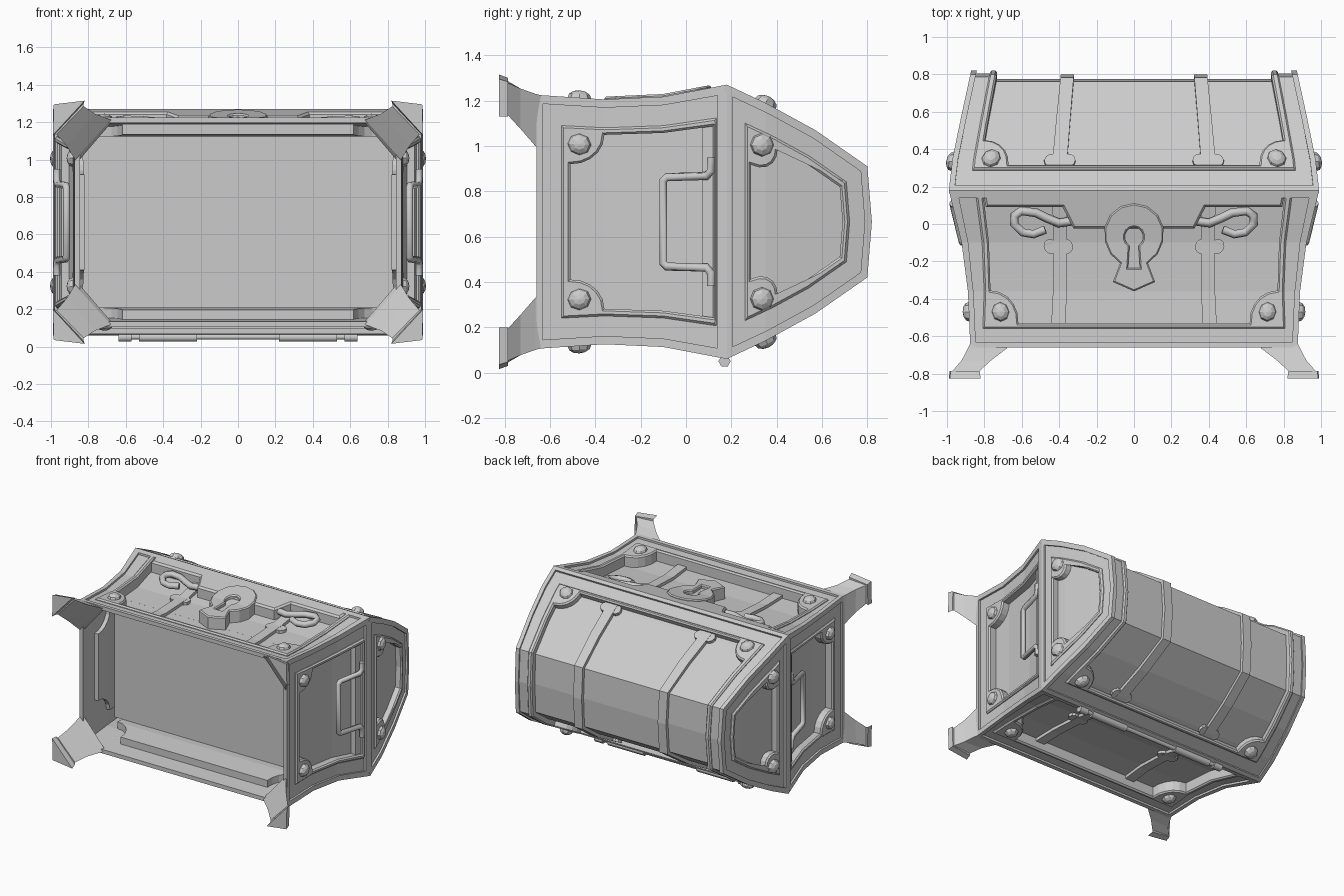
import bpy, bmesh
from math import sin, cos, pi, hypot
from mathutils import Vector

cube = bpy.data.objects.get("Cube")
if cube:
    bpy.data.objects.remove(cube, do_unlink=True)

grey = bpy.data.materials.new("plain_grey")
grey.use_nodes = True
grey.diffuse_color = (0.6, 0.6, 0.6, 1)
grey.node_tree.nodes["Principled BSDF"].inputs["Base Color"].default_value = grey.diffuse_color

# The chest lies on its back: its up is +y, its front is +z
MID = 0.665
LEVELS = [-0.66, -0.36, -0.1, 0.18]
BODY_X = [0.875, 0.888, 0.922, 0.99]
BODY_Z = [0.56, 0.54, 0.552, 0.605]
LID_Y = [0.18, 0.35, 0.57, 0.80, 0.82]
LID_X = [0.99, 0.97, 0.925, 0.875, 0.87]
LID_Z = [0.605, 0.525, 0.405, 0.245, 0]
half = list(zip(LID_Y, LID_Z))
ARCH = half + [(y, -z) for y, z in half[-2::-1]]
ARC = [0]
for (a, b), (c, d) in zip(ARCH, ARCH[1:]):
    ARC.append(ARC[-1] + hypot(c - a, d - b))
END = ARC[-1]
NORMALS = []
for i in range(len(ARCH)):
    a, b = ARCH[max(i - 1, 0)], ARCH[min(i + 1, len(ARCH) - 1)]
    NORMALS.append(Vector((a[1] - b[1], b[0] - a[0])).normalized())


def lerp(v, xs, ys):
    i = max(k for k in range(len(xs) - 1) if k == 0 or xs[k] <= v)
    return ys[i] + (ys[i + 1] - ys[i]) * (v - xs[i]) / (xs[i + 1] - xs[i])


# Maps from flat (u, v, height) to each side of the chest
def face_map(s):
    return lambda u, v, o: (u * lerp(v, LEVELS, BODY_X) / 0.99, v,
                            MID + s * (lerp(v, LEVELS, BODY_Z) + o))


def side_map(s):
    return lambda u, v, o: (s * (lerp(v, LEVELS, BODY_X) + o), v,
                            MID + u * lerp(v, LEVELS, BODY_Z) / 0.605)


def end_map(s):
    return lambda u, v, o: (s * (lerp(v, LID_Y, LID_X) + o), v, MID + u)


def arch_map(u, t, o):
    y, z = (lerp(t, ARC, [p[k] for p in ARCH]) for k in (0, 1))
    ny, nz = (lerp(t, ARC, [n[k] for n in NORMALS]) for k in (0, 1))
    return (u * lerp(y, LID_Y, LID_X) / 0.99, y + ny * o, MID + z + nz * o)


def finish(bm, name, fmap=None, cuts=(), inward=False):
    for v in cuts:
        bmesh.ops.bisect_plane(bm, geom=bm.verts[:] + bm.edges[:] + bm.faces[:],
                               plane_co=(0, v, 0), plane_no=(0, 1, 0), dist=1e-5)
    if fmap:
        for v in bm.verts:
            v.co = fmap(*v.co)
    bmesh.ops.recalc_face_normals(bm, faces=bm.faces[:])
    if inward:
        bmesh.ops.reverse_faces(bm, faces=bm.faces[:])
    me = bpy.data.meshes.new(name)
    bm.to_mesh(me)
    bm.free()
    me.materials.append(grey)
    bpy.context.collection.objects.link(bpy.data.objects.new(name, me))


def plate(name, loops, lo, hi, fmap=None, cuts=(), bevel=0, tray=False):
    """Extruded outline; further loops are holes; a tray has no top."""
    bm = bmesh.new()
    for loop in loops:
        vs = [bm.verts.new((u, v, lo)) for u, v in loop]
        for a, b in zip(vs, vs[1:] + vs[:1]):
            bm.edges.new((a, b))
    bmesh.ops.triangle_fill(bm, edges=bm.edges[:], use_beauty=True, normal=(0, 0, 1))
    geom = bmesh.ops.extrude_face_region(bm, geom=bm.faces[:])["geom"]
    for v in geom:
        if isinstance(v, bmesh.types.BMVert):
            v.co.z = hi - bevel
    top = [f for f in geom if isinstance(f, bmesh.types.BMFace)]
    if tray:
        bmesh.ops.delete(bm, geom=top, context="FACES_ONLY")
    elif bevel:
        bmesh.ops.recalc_face_normals(bm, faces=bm.faces[:])
        bmesh.ops.inset_region(bm, faces=top, thickness=bevel, depth=bevel, use_even_offset=True)
    finish(bm, name, fmap, cuts, tray)


def dome(name, u, v, fmap, r=0.052, h=0.033):
    bm = bmesh.new()
    bmesh.ops.create_uvsphere(bm, u_segments=8, v_segments=6, radius=1)
    for p in bm.verts:
        p.co = (u + p.co.x * r, v + p.co.y * r, p.co.z * h)
    finish(bm, name, fmap)


def strap_lobes(name, u, v, lo, hi, fmap):
    for side in (-1, 1):
        disc = [(u + side * 0.045 + 0.04 * cos(k * pi / 5), v + 0.04 * sin(k * pi / 5)) for k in range(10)]
        plate(name, [disc], lo, hi, fmap)


def tube(name, pts, radius):
    cu = bpy.data.curves.new(name, "CURVE")
    cu.dimensions = "3D"
    cu.bevel_depth, cu.bevel_resolution, cu.use_fill_caps = radius, 1, True
    sp = cu.splines.new("POLY")
    sp.points.add(len(pts) - 1)
    for p, co in zip(sp.points, pts):
        p.co = (*co, 1)
    cu.materials.append(grey)
    bpy.context.collection.objects.link(bpy.data.objects.new(name, cu))


def trap(bottom, top, v0, v1):
    return [(-bottom, v0), (bottom, v0), (top, v1), (-top, v1)]


def notched(pts, r, corners):
    """Replace chosen corners with arcs that leave room for a rivet plate."""
    out = []
    for i, p in enumerate(pts):
        if i not in corners:
            out.append(p)
            continue
        p = Vector(p)
        a = (Vector(pts[i - 1]) - p).normalized()
        b = (Vector(pts[(i + 1) % len(pts)]) - p).normalized()
        for k in range(6):
            t = k * pi / 10
            out.append(tuple(p + r * (a * cos(t) + b * sin(t))))
    return out


def framed_panel(name, outer, groove, lip, hole, fmap, cuts, depth):
    plate(name + "_frame", [outer, lip], -0.03, -0.015, fmap, cuts)
    plate(name + "_border", [outer, groove], -0.03, 0, fmap, cuts)
    plate(name + "_lip", [lip, hole], -0.03, 0, fmap, cuts, bevel=0.01)
    plate(name + "_recess", [hole], -depth, -0.01, fmap, cuts, tray=True)


# Body front and back, with straps and corner rivets
for label, s in (("front", 1), ("back", -1)):
    m = face_map(s)
    framed_panel("body_" + label, trap(0.99, 0.99, -0.66, 0.18), trap(0.965, 0.945, -0.63, 0.14),
                 trap(0.91, 0.85, -0.56, 0.168), notched(trap(0.87, 0.81, -0.53, 0.16), 0.175, (0, 1)),
                 m, LEVELS[1:3], 0.083)
    for x in (-1, 1):
        dome(label + "_rivet", x * 0.8, -0.47, m)
        plate(label + "_strap", [[(x * 0.412, -0.53), (x * 0.497, -0.53), (x * 0.44, 0.16), (x * 0.365, 0.16)]],
              -0.083, -0.06, m, LEVELS[1:3])
        strap_lobes(label + "_strap_lobe", x * 0.435, -0.12, -0.083, -0.062, m)

# Body sides with carrying handles
for label, s in (("left", 1), ("right", -1)):
    m = side_map(s)
    framed_panel("body_" + label, trap(0.605, 0.605, -0.66, 0.18), trap(0.564, 0.564, -0.63, 0.14),
                 trap(0.465, 0.465, -0.55, 0.135), notched(trap(0.43, 0.43, -0.51, 0.12), 0.15, (0, 1)),
                 m, LEVELS[1:3], 0.06)
    plate(label + "_handle_mount", [trap(0.43, 0.43, 0.07, 0.125)], -0.06, -0.02, m)
    arm = [(0.29, 0.11), (0.23, 0.11), (0.208, 0.09), (0.215, -0.085), (0.2, -0.1)]
    path = arm + [(-u, v) for u, v in arm[::-1]]
    tube(label + "_handle", [m(u, v, -0.005) for u, v in path], 0.02)
    for z in (-1, 1):
        dome(label + "_rivet", z * 0.378, -0.47, m)

# Lid ends
for label, s in (("left", 1), ("right", -1)):
    m = end_map(s)
    outline = [(z, y) for y, z in ARCH]
    shrink = lambda f: [(u * f, 0.47 + (v - 0.47) * f) for u, v in outline]
    framed_panel("lid_" + label, outline, shrink(0.91), shrink(0.72),
                 notched(shrink(0.63), 0.13, (0, len(outline) - 1)), m, LID_Y[1:4], 0.05)
    for z in (-1, 1):
        dome(label + "_lid_rivet", z * 0.34, 0.335, m)

# Lid arch, with straps and rivets
framed_panel("lid_arch", trap(0.99, 0.99, 0, END), trap(0.96, 0.96, 0.03, END - 0.03),
             trap(0.876, 0.876, 0.125, END - 0.125),
             notched(trap(0.832, 0.832, 0.155, END - 0.155), 0.15, range(4)), arch_map, ARC[1:-1], 0.045)
for x in (-1, 1):
    plate("lid_strap", [[(x * 0.365, 0.14), (x * 0.445, 0.14), (x * 0.445, END - 0.14), (x * 0.365, END - 0.14)]],
          -0.045, -0.02, arch_map, ARC[1:-1])
    for t in (0.19, END - 0.19):
        dome("lid_rivet", x * 0.78, t, arch_map)
        strap_lobes("lid_strap_lobe", x * 0.405, t, -0.045, -0.022, arch_map)

# Clasp plate and lock with keyhole
front = face_map(1)
plate("clasp", [[(-0.81, 0.165), (-0.81, 0.09), (-0.39, 0.09), (-0.34, -0.025), (0.34, -0.025),
                 (0.39, 0.09), (0.81, 0.09), (0.81, 0.165)]], -0.083, 0, front, LEVELS[2:3], bevel=0.012)


def key_shape(cy, r, gap, tail):
    n = 12
    arc = [gap + (2 * pi - 2 * gap) * k / n for k in range(n + 1)]
    return [(-r * sin(a), cy - r * cos(a)) for a in arc] + tail


keyhole = key_shape(-0.07, 0.053, 0.5, [(0.035, -0.235), (-0.035, -0.235)])
lock = key_shape(-0.06, 0.17, 0.5, [(0.125, -0.31), (0, -0.36), (-0.125, -0.31)])
plate("lock", [lock, keyhole], -0.083, 0.012, front, LEVELS[2:3], bevel=0.008)
plate("keyhole_back", [keyhole], -0.083, -0.015, front)

# Scrolls beside the lock
for x in (-1, 1):
    curl = [(0.35, 0.015), (0.42, 0.005), (0.48, 0.03), (0.54, 0.06), (0.62, 0.07), (0.66, 0.045),
            (0.67, 0), (0.63, -0.045), (0.57, -0.055), (0.5, -0.03)]
    tube("scroll", [front(x * u, v, -0.035) for u, v in curl], 0.024)

# Hinges on the back edge
tube("hinge_pin", [(-0.64, 0.17, 0.052), (0.64, 0.17, 0.052)], 0.016)
for x in (-1, 1):
    for a, b in ((0.22, 0.53), (0.57, 0.64)):
        tube("hinge_knuckle", [(x * a, 0.17, 0.05), (x * b, 0.17, 0.05)], 0.027)

# Chest floor, set up inside the open base
bm = bmesh.new()
bmesh.ops.create_cube(bm, size=1)
for v in bm.verts:
    v.co = (v.co.x * 1.66, -0.295 + v.co.y * 0.01, MID + v.co.z * 0.92)
finish(bm, "chest_floor")

# Flared corner feet with pads
FOOT = [(-0.64, (0.876, 0.558), (0.67, 0.54), (0.855, 0.325)),
        (-0.665, (0.888, 0.565), (0.68, 0.548), (0.872, 0.335)),
        (-0.73, (0.922, 0.588), (0.765, 0.58), (0.918, 0.41)),
        (-0.785, (0.97, 0.612), (0.825, 0.62), (0.97, 0.47)),
        (-0.785, (0.98, 0.618), (0.825, 0.635), (0.985, 0.465)),
        (-0.825, (0.985, 0.63), (0.82, 0.65), (0.99, 0.465))]
for sx in (-1, 1):
    for sz in (-1, 1):
        bm = bmesh.new()
        rings = [[bm.verts.new((sx * x, y, MID + sz * z)) for x, z in pts] for y, *pts in FOOT]
        for a, b in zip(rings, rings[1:]):
            for i in range(3):
                j = (i + 1) % 3
                bm.faces.new((a[i], a[j], b[j], b[i]))
        bm.faces.new(rings[0])
        bm.faces.new(rings[-1])
        finish(bm, "foot")
